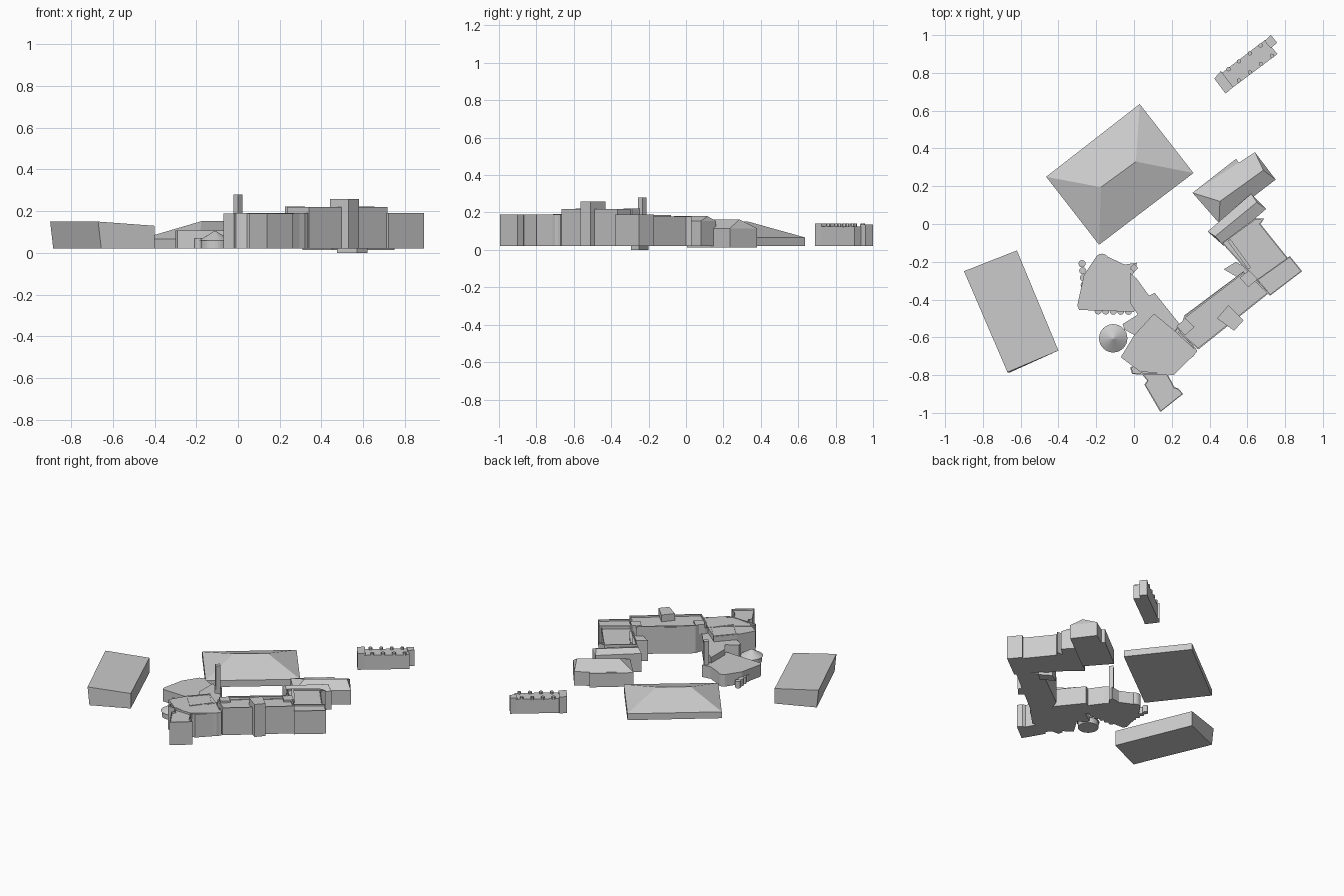
import bpy, bmesh, math
from mathutils import Vector

if "Cube" in bpy.data.objects:
    bpy.data.objects.remove(bpy.data.objects["Cube"])

BASE = 0.02


def finish(name, bm):
    bmesh.ops.recalc_face_normals(bm, faces=bm.faces[:])
    me = bpy.data.meshes.new(name)
    bm.to_mesh(me)
    bm.free()
    ob = bpy.data.objects.new(name, me)
    bpy.context.collection.objects.link(ob)
    return ob


def prism(name, pts, top, bottom=BASE, rim=0, drop=0.012):
    """Extruded footprint, optionally with a parapet round a sunken roof."""
    bm = bmesh.new()
    f = bm.faces.new([bm.verts.new((x, y, top)) for x, y in pts])
    f.normal_update()
    if f.normal.z < 0:
        f.normal_flip()
    low = [bm.verts.new((v.co.x, v.co.y, bottom)) for v in f.verts]
    hi = list(f.verts)
    n = len(hi)
    bm.faces.new(low[::-1])
    for i in range(n):
        j = (i + 1) % n
        bm.faces.new((low[i], low[j], hi[j], hi[i]))
    if rim:
        bm.normal_update()
        bmesh.ops.inset_region(bm, faces=[f], thickness=rim)
        ring = bmesh.ops.extrude_face_region(bm, geom=[f])["geom"]
        bmesh.ops.translate(bm, vec=(0, 0, -drop),
                            verts=[g for g in ring if isinstance(g, bmesh.types.BMVert)])
        if f.is_valid:
            bmesh.ops.delete(bm, geom=[f], context='FACES_ONLY')
    return finish(name, bm)


def hipped(name, c, ridge, eave, peak, bottom=BASE):
    """Four-cornered walls under a hipped roof; ridge[0] lies between corners 3 and 0."""
    bm = bmesh.new()
    lo = [bm.verts.new((x, y, bottom)) for x, y in c]
    up = [bm.verts.new((x, y, eave)) for x, y in c]
    p, q = [bm.verts.new((x, y, peak)) for x, y in ridge]
    bm.faces.new(lo)
    for i in range(4):
        j = (i + 1) % 4
        bm.faces.new((lo[i], lo[j], up[j], up[i]))
    a, b, cc, d = up
    for f in ((a, b, q, p), (b, cc, q), (cc, d, p, q), (d, a, p)):
        bm.faces.new(f)
    return finish(name, bm)


def drum(name, x, y, r, top, r_top=None, bottom=BASE, n=16):
    bm = bmesh.new()
    bmesh.ops.create_cone(bm, cap_ends=True, segments=n, radius1=r,
                          radius2=r if r_top is None else r_top, depth=top - bottom)
    bmesh.ops.translate(bm, verts=bm.verts[:], vec=(x, y, (top + bottom) / 2))
    return finish(name, bm)


def lerp_row(a, b, n):
    return [Vector(a).lerp(Vector(b), i / (n - 1)) for i in range(n)]


# Detached hall on the left, leaning slightly with a tilted roof
hall = prism("left_hall", [(-.90, -.25), (-.62, -.14), (-.40, -.67), (-.67, -.785)], .15)
for v in hall.data.vertices:
    if v.co.z > .1 and (v.co.x > -.63):
        v.co.z = .13
    elif v.co.z < .1 and v.co.x < -.63:
        v.co.x += .015

# Large hipped hall at the back
hipped("large_hall", [(.03, .635), (-.465, .25), (-.185, -.11), (.315, .27)],
       [(.01, .33), (-.175, .195)], .067, .152)

# Small lodge far back, with end bays and parapet bumps
prism("lodge_body", [(.465, .80), (.695, .975), (.76, .90), (.52, .72)], .125)
prism("lodge_left_bay", [(.425, .77), (.46, .81), (.525, .725), (.485, .69)], .14)
prism("lodge_right_bay", [(.69, .968), (.725, 1.0), (.757, .96), (.725, .93)], .135)
for a, b in (((.50, .82), (.67, .945)), ((.555, .76), (.73, .89))):
    for i, p in enumerate(lerp_row(a, b, 4)):
        drum(f"lodge_parapet_{i}", p.x, p.y, .012, .14, bottom=.12, n=6)

# Back wing: hipped block, its side bay, and the pitched middle block
hipped("back_wing_hipped", [(.64, .38), (.31, .165), (.45, .005), (.75, .235)],
       [(.685, .285), (.455, .12)], .115, .163, .013)
prism("back_wing_bay", [(.31, .165), (.54, .345), (.57, .30), (.345, .125)], .114, .013)
hipped("back_wing_middle", [(.62, .16), (.39, -.04), (.475, -.115), (.70, .08)],
       [(.65, .115), (.43, -.065)], .155, .18)

# East wing and corner pavilion
prism("east_wing", [(.465, -.10), (.64, .03), (.69, .03), (.67, 0), (.83, -.20),
                    (.68, -.33), (.60, -.25)], .178, rim=.008)
prism("east_wing_court_bay", [(.475, -.24), (.54, -.20), (.62, -.25), (.57, -.295)], .15, 0)
prism("east_wing_roof_ridge", [(.495, -.09), (.51, -.08), (.62, -.23), (.605, -.24)], .186, .16)
prism("corner_pavilion", [(.72, -.38), (.89, -.25), (.825, -.17), (.65, -.295)], .19, rim=.008)

# Main front range with its central entrance tower
prism("front_range", [(.265, -.49), (.575, -.255), (.65, -.30), (.715, -.365),
                      (.34, -.665), (.235, -.575)], .22, rim=.01)
prism("range_court_strip", [(.265, -.485), (.58, -.25), (.60, -.28), (.29, -.515)], .212)
prism("entrance_tower", [(.44, -.50), (.50, -.43), (.58, -.51), (.53, -.565)], .258)
for i, (x, y) in enumerate(((.275, -.54), (.61, -.285))):
    prism(f"roof_stack_{i}", [(x - .05, y), (x, y + .04), (x + .045, y - .005), (x - .005, y - .05)],
          .222, .15)

# West block with a sunken square roof, and the projecting south wing
prism("west_block", [(0, -.59), (.105, -.475), (.21, -.56), (.335, -.675), (.21, -.80),
                     (.03, -.78), (-.07, -.705)], .188)
prism("west_square_roof", [(0, -.595), (.11, -.475), (.205, -.585), (.105, -.71)],
      .192, rim=.012, drop=.025)
prism("west_roof_step", [(-.02, -.76), (.18, -.62), (.23, -.545), (.335, -.67), (.315, -.70),
                         (.18, -.80), (-.01, -.795)], .19, rim=.008)
prism("south_wing", [(.04, -.75), (.03, -.78), (.07, -.83), (.055, -.85), (.13, -.98), (.14, -.995),
                     (.26, -.90), (.235, -.87), (.215, -.865), (.18, -.80), (.26, -.72)], .188, rim=.007)

# Link between west block and auditorium, and the tall chimney
prism("auditorium_link", [(-.02, -.26), (.015, -.29), (.08, -.38), (.11, -.365), (.25, -.54),
                          (.10, -.64), (-.05, -.56), (-.06, -.53), (.02, -.48), (-.02, -.42)], .15)
prism("chimney", [(-.022, -.235), (0, -.21), (.022, -.232), (0, -.256)], .28)

# Fan-shaped auditorium with scalloped walls
prism("auditorium", [(-.17, -.165), (-.135, -.175), (-.05, -.215), (.015, -.205), (.01, -.24),
                     (-.02, -.29), (.015, -.40), (0, -.465), (-.29, -.455), (-.30, -.43),
                     (-.265, -.27), (-.205, -.18)], .108)
drum("auditorium_apse", -.17, -.195, .038, .108)
for a, b in (((-.26, -.36), (-.275, -.21)), ((-.19, -.46), (-.03, -.462))):
    for i, p in enumerate(lerp_row(a, b, 5)):
        drum(f"scallop_{i}", p.x, p.y, .019, .07, n=12)

# Round pavilion with a conical roof
drum("round_pavilion", -.11, -.605, .068, .062, n=32)
drum("round_pavilion_roof", -.11, -.605, .075, .105, .004, .06, n=32)
